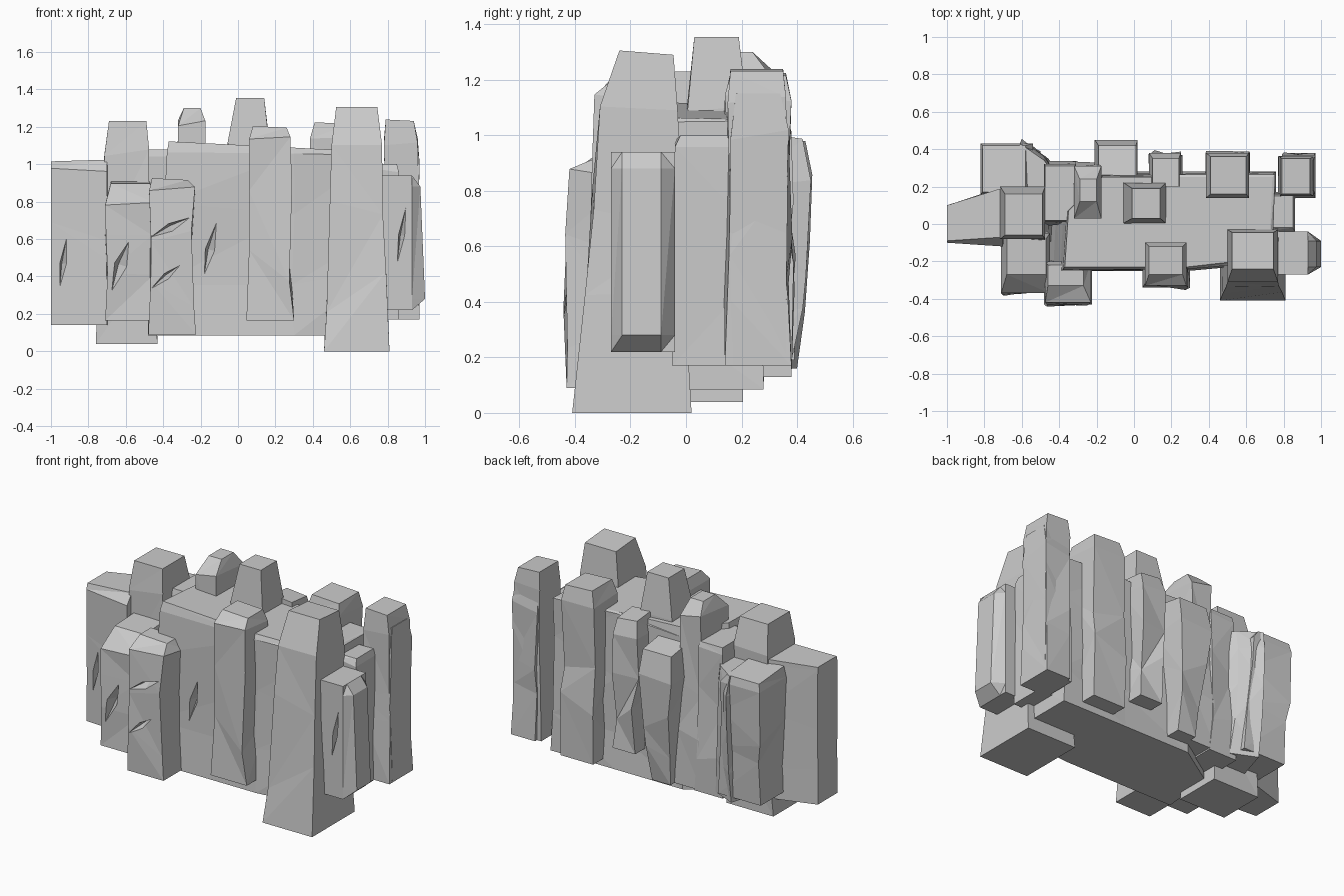
import bpy, bmesh, random
from mathutils import Vector

if "Cube" in bpy.data.objects:
    bpy.data.objects.remove(bpy.data.objects["Cube"])

random.seed(4)


def rect(x0, x1, y0, y1):
    return [(x0, y0), (x1, y0), (x1, y1), (x0, y1)]


def loft(name, rings):
    """Closed solid through rings of 3D points with flat faces."""
    bm = bmesh.new()
    loops = [[bm.verts.new(p) for p in r] for r in rings]
    n = len(loops[0])
    for a, b in zip(loops, loops[1:]):
        for i in range(n):
            j = (i + 1) % n
            bm.faces.new((a[i], a[j], b[j], b[i]))
    bm.faces.new(loops[0][::-1])
    bm.faces.new(loops[-1])
    bmesh.ops.recalc_face_normals(bm, faces=bm.faces[:])
    bmesh.ops.connect_verts_nonplanar(bm, angle_limit=0.02, faces=bm.faces[:])
    mesh = bpy.data.meshes.new(name)
    bm.to_mesh(mesh)
    bm.free()
    ob = bpy.data.objects.new(name, mesh)
    bpy.context.collection.objects.link(ob)
    return ob


def column(name, base, mid, top, z0, zs, z1, tilt=(0, 0), rough=0.014):
    """Rough stone column: base ring, chipped middle rings, shoulder, crown."""
    cx = sum(p[0] for p in mid) / len(mid)
    cy = sum(p[1] for p in mid) / len(mid)

    rings = [[(x, y, z0) for x, y in base]]
    for t in (0.3, 0.64):
        ring = []
        for (bx, by), (mx, my) in zip(base, mid):
            s = min(1, t * 1.3)
            x, y = bx + (mx - bx) * s, by + (my - by) * s
            x += random.uniform(-rough, 0.3 * rough) * (1 if x > cx else -1)
            y += random.uniform(-rough, rough) * (1 if y > cy else -1)
            z = z0 + (zs - z0) * (t + random.uniform(-0.12, 0.12))
            ring.append((x, y, z))
        rings.append(ring)
    rings.append([(x, y, zs + random.uniform(-0.02, 0.02)) for x, y in mid])
    rings.append([(x, y, z1 + (x - cx) * tilt[0] + (y - cy) * tilt[1]) for x, y in top])
    return loft(name, rings)


def gouge(target, centre, along, width, depth):
    """Cut a pointed chip from the stone; along is the half length direction."""
    c, a = Vector(centre), Vector(along)
    out = Vector((0, -1, 0))
    side = a.cross(out).normalized() * width
    pts = [c + a + out * 0.04, c - a + out * 0.04,
           c + side + out * 0.04, c - side + out * 0.04, c - side * 0.4 - out * depth]
    bm = bmesh.new()
    for p in pts:
        bm.verts.new(p)
    bmesh.ops.convex_hull(bm, input=bm.verts[:])
    bmesh.ops.recalc_face_normals(bm, faces=bm.faces[:])
    mesh = bpy.data.meshes.new("chip_cutter")
    bm.to_mesh(mesh)
    bm.free()
    cut = bpy.data.objects.new("chip_cutter", mesh)
    bpy.context.collection.objects.link(cut)
    cut.hide_render = True
    cut.hide_set(True)
    mod = target.modifiers.new("chip", 'BOOLEAN')
    mod.object, mod.operation, mod.solver = cut, 'DIFFERENCE', 'EXACT'


# Central mass
core_base = [(-.48, -.25), (.3, -.25), (.76, -.2), (.76, .28), (.3, .28), (-.17, .28), (-.45, .1)]
core_mid = [(-.38, -.245), (.3, -.24), (.74, -.2), (.755, .265), (.3, .265), (-.17, .26), (-.36, .07)]
core_top = [(-.37, -.23), (.28, -.23), (.72, -.18), (.74, .25), (.3, .25), (-.17, .25), (-.35, .07)]
core = column("central_mass", core_base, core_mid, core_top, .085, 1.06, 1.09, (-.05, -.02))

# Left group
left = column("left_column", [(-1, -.1), (-.7, -.12), (-.68, .2), (-1, .1)],
              [(-1, -.1), (-.7, -.12), (-.68, .2), (-1, .1)],
              [(-1, -.09), (-.7, -.07), (-.68, .2), (-1, .1)], .14, .98, 1.02, (.03, 0), .006)
column("left_tall_column", rect(-.76, -.43, -.1, .205), rect(-.715, -.475, -.08, .2),
       rect(-.69, -.49, -.06, .16), .04, 1.06, 1.23)
column("left_back_column", rect(-.8, -.5, .15, .39), rect(-.82, -.54, .16, .43),
       rect(-.81, -.58, .17, .42), .19, .94, .99, (0, -.08))
column("left_back_wedge", [(-.66, .2), (-.42, .2), (-.44, .33), (-.6, .4)],
       [(-.66, .2), (-.37, .2), (-.48, .36), (-.6, .455)],
       [(-.64, .2), (-.38, .2), (-.48, .34), (-.61, .43)], .16, .84, .98)
left_front = column("left_front_column", rect(-.71, -.45, -.37, -.05), rect(-.71, -.45, -.37, -.05),
                    rect(-.68, -.47, -.27, -.08), .165, .78, .9, (0, .05))
front = column("front_column", rect(-.48, -.225, -.43, -.2), rect(-.475, -.23, -.42, -.2),
               rect(-.46, -.27, -.33, -.22), .09, .86, .92, (-.05, 0), .02)

# Inner and back columns
column("inner_left_column", rect(-.49, -.29, 0, .33), rect(-.48, -.31, .01, .32),
       rect(-.475, -.32, .02, .31), .13, 1.04, 1.08)
column("inner_peak", rect(-.34, -.15, .02, .33), rect(-.32, -.175, .03, .31),
       rect(-.29, -.2, .12, .24), .14, 1.22, 1.3)
column("inner_tall_peak", rect(-.08, .2, -.03, .25), rect(-.055, .17, .005, .22),
       rect(-.01, .14, .03, .19), .3, 1.1, 1.355)
column("back_bulged_column", rect(-.15, -.02, .22, .37), rect(-.21, .02, .22, .45),
       rect(-.19, .01, .25, .42), .14, .82, 1.0, (0, -.15), .025)
column("back_slim_column", rect(.1, .26, .2, .37), rect(.08, .25, .2, .38),
       rect(.1, .24, .2, .35), .27, 1.02, 1.11, (-.1, -.1), .025)
column("back_middle_column", rect(.39, .62, .13, .38), rect(.385, .615, .14, .38),
       rect(.41, .6, .16, .36), .13, 1.13, 1.22, (-.05, 0), .025)

# Right group
column("front_slim_column", rect(.045, .3, -.34, -.1), rect(.06, .28, -.33, -.1),
       rect(.08, .26, -.27, -.12), .165, 1.13, 1.2, (-.05, 0), .018)
column("right_front_pillar", rect(.46, .81, -.41, .02), rect(.5, .77, -.31, -.03),
       rect(.525, .745, -.24, -.045), 0, 1.1, 1.3, (0, -.08))
column("right_back_column", rect(.77, .97, .14, .36), rect(.78, .96, .15, .36),
       rect(.79, .94, .16, .35), .17, 1.12, 1.235, (-.05, 0))
column("right_back_bulge", rect(.8, .97, .17, .38), rect(.79, .97, .16, .37),
       rect(.8, .96, .18, .34), .17, 1.0, 1.15)
column("right_middle_column", rect(.7, .86, -.05, .17), rect(.7, .86, -.04, .16),
       rect(.7, .85, -.02, .15), .17, .97, 1.0, (0, 0), .006)


# Right bevelled slab
def slab(x, z):
    return [(.74, -.27, z), (.93, -.27, z), (x, -.23, z), (x, -.09, z), (.93, -.04, z), (.74, -.04, z)]


right_slab = loft("right_bevelled_slab", [slab(.93, .22), slab(1.0, .28), slab(.975, .88), slab(.93, .94)])

# Chips in the faces
gouge(core, (-.14, -.25, .54), (.06, 0, .26), .05, .07)
gouge(left, (-.93, -.1, .47), (.03, 0, .22), .03, .05)
gouge(left_front, (-.62, -.37, .46), (.07, 0, .2), .05, .07)
gouge(front, (-.36, -.42, .66), (.14, 0, .07), .03, .07)
gouge(front, (-.38, -.42, .4), (.1, 0, .08), .025, .06)
gouge(right_slab, (.88, -.27, .62), (.04, 0, .26), .03, .05)
